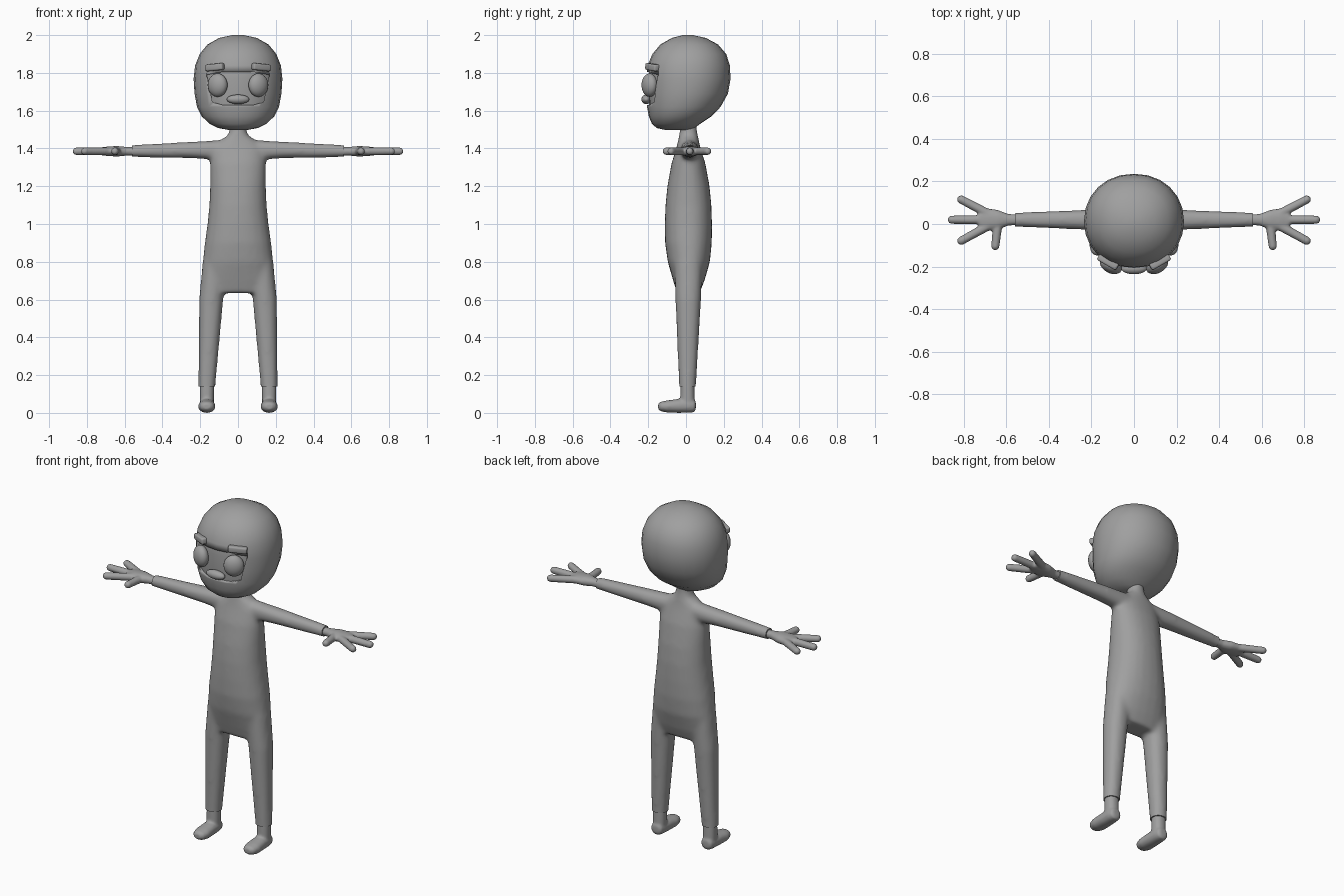
import bpy, bmesh
from math import sin, cos, pi, radians
from mathutils import Vector, Matrix

if "Cube" in bpy.data.objects:
    bpy.data.objects.remove(bpy.data.objects["Cube"])

grey = bpy.data.materials.new("plain grey")
grey.use_nodes = True
grey.diffuse_color = (0.35, 0.35, 0.35, 1)
grey.node_tree.nodes["Principled BSDF"].inputs["Base Color"].default_value = grey.diffuse_color


def loft(bm, stations, axis="z", side=1, power=2.2, n=24):
    """Skin closed rings; a station is (position, centre a, centre b, radius a, radius b)."""
    rings = []
    for t, a, b, ra, rb in stations:
        ring = []
        for i in range(n):
            c, s = cos(2 * pi * i / n), sin(2 * pi * i / n)
            u = a + ra * abs(c) ** (2 / power) * (1 if c > 0 else -1)
            v = b + rb * abs(s) ** (2 / power) * (1 if s > 0 else -1)
            p = {"z": (u, v, t), "x": (t, u, v), "y": (u, t, v)}[axis]
            ring.append(bm.verts.new((p[0] * side, p[1], p[2])))
        rings.append(ring)
    for lo, hi in zip(rings, rings[1:]):
        for i in range(n):
            bm.faces.new((lo[i], lo[(i + 1) % n], hi[(i + 1) % n], hi[i]))
    bm.faces.new(rings[0])
    bm.faces.new(rings[-1])


def capsule(bm, p, q, r0, r1):
    p, q = Vector(p), Vector(q)
    d = q - p
    turn = d.to_track_quat("Z", "Y").to_matrix().to_4x4()
    bmesh.ops.create_cone(bm, cap_ends=True, segments=16, radius1=r0, radius2=r1,
                          depth=d.length, matrix=Matrix.Translation((p + q) / 2) @ turn)
    for point, r in ((p, r0), (q, r1)):
        bmesh.ops.create_uvsphere(bm, u_segments=16, v_segments=10, radius=r,
                                  matrix=Matrix.Translation(point))


def finish(bm, name, angle=40):
    bmesh.ops.recalc_face_normals(bm, faces=bm.faces)
    mesh = bpy.data.meshes.new(name)
    bm.to_mesh(mesh)
    bm.free()
    mesh.materials.append(grey)
    ob = bpy.data.objects.new(name, mesh)
    bpy.context.collection.objects.link(ob)
    activate(ob)
    bpy.ops.object.shade_smooth_by_angle(angle=radians(angle))
    return ob


def activate(ob):
    bpy.ops.object.select_all(action="DESELECT")
    ob.select_set(True)
    bpy.context.view_layer.objects.active = ob


def melt(ob, voxel, rounds):
    """Fuse overlapping volumes into one soft skin."""
    activate(ob)
    remesh = ob.modifiers.new("fuse", "REMESH")
    remesh.mode, remesh.voxel_size, remesh.use_smooth_shade = "VOXEL", voxel, True
    soft = ob.modifiers.new("soften", "SMOOTH")
    soft.factor, soft.iterations = 0.5, rounds
    for m in ("fuse", "soften"):
        bpy.ops.object.modifier_apply(modifier=m)


# Body: torso, neck, sleeves and trouser legs fused together
bm = bmesh.new()
loft(bm, [(0.635, 0, 0.012, 0.18, 0.06), (0.7, 0, 0.015, 0.195, 0.083),
          (0.8, 0, 0.015, 0.187, 0.112), (0.9, 0, 0.013, 0.176, 0.124),
          (1.0, 0, 0.013, 0.162, 0.125), (1.1, 0, 0.013, 0.152, 0.122),
          (1.2, 0, 0.013, 0.148, 0.112), (1.32, 0, 0.013, 0.148, 0.09),
          (1.4, 0, 0.013, 0.14, 0.065), (1.44, 0, 0.013, 0.1, 0.055),
          (1.47, 0, 0.013, 0.054, 0.05), (1.5, 0, 0.013, 0.044, 0.044),
          (1.56, 0, 0.013, 0.044, 0.044)])
for side in (1, -1):
    loft(bm, [(0.06, 0.018, 1.39, 0.05, 0.056), (0.24, 0.02, 1.392, 0.047, 0.044),
              (0.62, 0.02, 1.385, 0.031, 0.03)], "x", side)
    loft(bm, [(0.06, 0.165, 0.008, 0.044, 0.043), (0.14, 0.165, 0.008, 0.045, 0.045),
              (0.6, 0.142, 0.012, 0.064, 0.068), (0.8, 0.12, 0.013, 0.067, 0.075)], "z", side)
body = finish(bm, "body")
melt(body, 0.011, 12)

# Square off the cuffs
bm = bmesh.new()
bm.from_mesh(body.data)
for spot, out in (((0.56, 0, 0), (1, 0, 0)), ((-0.56, 0, 0), (-1, 0, 0)), ((0, 0, 0.14), (0, 0, -1))):
    bmesh.ops.bisect_plane(bm, geom=bm.verts[:] + bm.edges[:] + bm.faces[:],
                           plane_co=spot, plane_no=out, clear_outer=True)
bmesh.ops.holes_fill(bm, edges=[e for e in bm.edges if e.is_boundary], sides=0)
bm.to_mesh(body.data)
bm.free()
activate(body)
bpy.ops.object.shade_smooth_by_angle(angle=radians(45))

# Hands and feet
for side, label in ((1, "left"), (-1, "right")):
    bm = bmesh.new()
    z = 1.385
    loft(bm, [(0.53, 0.02, z, 0.024, 0.022), (0.59, 0.02, z, 0.027, 0.023),
              (0.64, 0.02, z, 0.046, 0.028), (0.69, 0.02, z, 0.054, 0.025),
              (0.73, 0.02, z, 0.04, 0.02)], "x", side)
    for start, end in (((0.66, 0.02), (0.856, 0.02)), ((0.66, 0.035), (0.812, 0.115)),
                       ((0.66, 0.005), (0.812, -0.079)), ((0.64, 0.0), (0.652, -0.104))):
        capsule(bm, (start[0] * side, start[1], z), (end[0] * side, end[1], z), 0.022, 0.02)
    melt(finish(bm, label + "_hand"), 0.006, 5)

    bm = bmesh.new()
    x = 0.165
    loft(bm, [(0.03, x, 0.008, 0.037, 0.039), (0.16, x, 0.008, 0.038, 0.036)], "z", side)
    loft(bm, [(-0.147, x, 0.034, 0.02, 0.015), (-0.135, x, 0.034, 0.036, 0.025),
              (-0.1, x, 0.034, 0.046, 0.032), (-0.04, x, 0.037, 0.043, 0.037),
              (0.02, x, 0.038, 0.039, 0.037), (0.044, x, 0.038, 0.034, 0.034),
              (0.052, x, 0.04, 0.02, 0.02)], "y", side)
    melt(finish(bm, label + "_foot"), 0.007, 4)


# Head outline as (height, half width, front, back)
PROFILE = [(1.498, 0.05, -0.11, 0.02), (1.508, 0.105, -0.155, 0.045), (1.53, 0.15, -0.18, 0.075),
           (1.57, 0.192, -0.197, 0.135), (1.62, 0.217, -0.206, 0.183), (1.69, 0.23, -0.21, 0.222),
           (1.77, 0.235, -0.21, 0.236), (1.84, 0.227, -0.203, 0.232), (1.9, 0.203, -0.178, 0.213),
           (1.95, 0.162, -0.136, 0.17), (1.985, 0.1, -0.075, 0.105), (2.0, 0.03, -0.015, 0.035)]


def head_shape(name, inset):
    bm = bmesh.new()
    loft(bm, [(h, 0, (f + b) / 2, w - inset, (b - f) / 2 - inset) for h, w, f, b in PROFILE], power=2.1)
    return finish(bm, name, 60)


head = head_shape("head", 0)
face = head_shape("face", 0.011)

# Face opening cut out of the head, showing the inset face
bm = bmesh.new()
outline = [(-0.165, 1.79), (-0.08, 1.805), (0.08, 1.805), (0.165, 1.79),
           (0.135, 1.645), (0.08, 1.63), (-0.08, 1.63), (-0.135, 1.645)]
front = bm.faces.new([bm.verts.new((x, -0.4, h)) for x, h in outline])
made = bmesh.ops.extrude_face_region(bm, geom=[front])["geom"]
bmesh.ops.translate(bm, vec=(0, 0.33, 0), verts=[v for v in made if isinstance(v, bmesh.types.BMVert)])
cutter = finish(bm, "face_cutter")
cutter.hide_render = True
activate(head)
cut = head.modifiers.new("opening", "BOOLEAN")
cut.operation, cut.object, cut.solver = "DIFFERENCE", cutter, "EXACT"
bpy.ops.object.modifier_apply(modifier="opening")
bpy.data.objects.remove(cutter)


def ball(name, at, size, turn=0):
    bm = bmesh.new()
    bmesh.ops.create_uvsphere(bm, u_segments=24, v_segments=14, radius=1,
                              matrix=Matrix.Translation(at) @ Matrix.Rotation(turn, 4, "Z")
                              @ Matrix.Diagonal((*size, 1)))
    return finish(bm, name, 60)


# Eyes, eyebrows and nose
for side, label in ((1, "left"), (-1, "right")):
    ball(label + "_eye", (0.108 * side, -0.193, 1.735), (0.056, 0.038, 0.062), radians(28) * side)
    bm = bmesh.new()
    bmesh.ops.create_cube(bm, size=1, matrix=Matrix.Translation((0.122 * side, -0.178, 1.83))
                          @ Matrix.Rotation(radians(30) * side, 4, "Z")
                          @ Matrix.Rotation(radians(5) * side, 4, "Y")
                          @ Matrix.Diagonal((0.104, 0.035, 0.036, 1)))
    bmesh.ops.bevel(bm, geom=bm.edges[:], offset=0.009, segments=3, affect="EDGES", profile=0.5)
    finish(bm, label + "_eyebrow", 50)
ball("nose", (0, -0.21, 1.66), (0.06, 0.026, 0.025))
